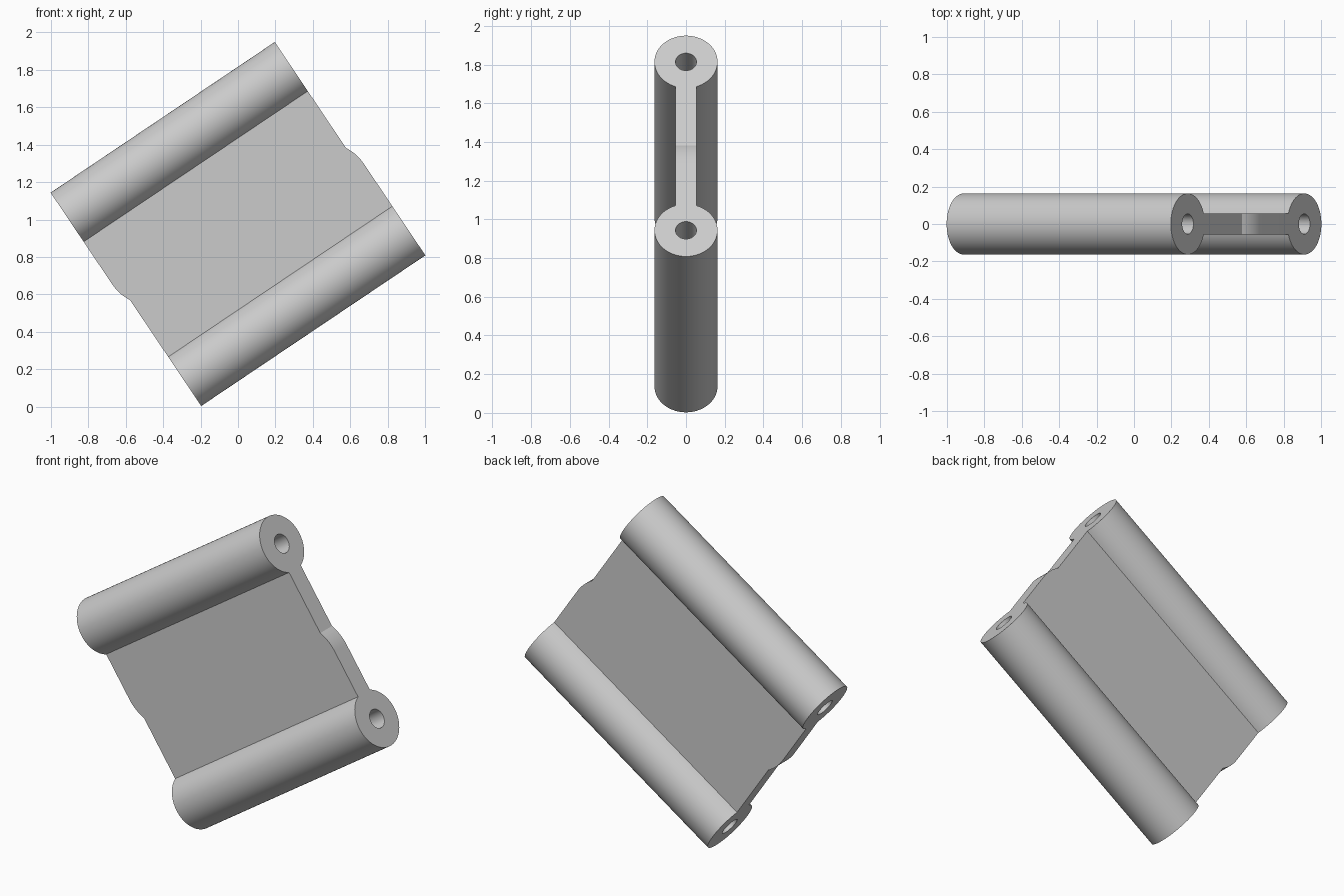
import bpy, bmesh, math
from mathutils import Matrix

cube = bpy.data.objects.get("Cube")
if cube:
    bpy.data.objects.remove(cube, do_unlink=True)

RADIUS, BORE, HALF_WEB = 0.163, 0.054, 0.055
AXIS = 0.535                      # distance of each barrel from the centre
END_TOP, END_LOW = 0.706, 0.738   # right-hand ends of upper and lower barrel
JOG_LOW, JOG_TOP = -0.107, 0.015  # where the web edge steps sideways
TILT = math.radians(33.9)
NECK = math.asin(HALF_WEB / RADIUS)
NECK_X = RADIUS * math.cos(NECK)


def end_edge(v):
    """Right-hand edge: straight, with a rounded step in the middle."""
    if v > JOG_TOP - 1e-5:
        return END_TOP
    if v < JOG_LOW:
        return END_LOW
    h, d = JOG_TOP - JOG_LOW, END_LOW - END_TOP
    r = (h * h + d * d) / (2 * d)
    return END_LOW - r + math.sqrt(r * r - (v - JOG_LOW) ** 2)


bm = bmesh.new()


def quad(points):
    bm.faces.new([bm.verts.new((0, y, z)) for y, z in points])


# Barrel cross-sections: rings with a flat neck where the web joins
COLS, ARC = 4, 64
web_y = [HALF_WEB * (2 * i / COLS - 1) for i in range(COLS + 1)]
ring = [(y, NECK_X) for y in web_y]
for i in range(1, ARC):
    a = NECK + (2 * math.pi - 2 * NECK) * i / ARC
    ring.append((RADIUS * math.sin(a), RADIUS * math.cos(a)))
inner = [(y * BORE / math.hypot(y, x), x * BORE / math.hypot(y, x)) for y, x in ring]
for side in (1, -1):
    def place(p):
        return (p[0], side * (AXIS - p[1]))
    for i in range(len(ring)):
        j = (i + 1) % len(ring)
        quad([place(p) for p in (ring[i], ring[j], inner[j], inner[i])])

# Web cross-section, with rows that follow the step on both edges
steps = [JOG_LOW + (JOG_TOP - JOG_LOW) * i / 8 for i in range(9)]
neck_v = AXIS - NECK_X
rows = sorted(steps + [-s for s in steps] + [neck_v, -neck_v])
for lo, hi in zip(rows, rows[1:]):
    for a, b in zip(web_y, web_y[1:]):
        quad([(a, lo), (b, lo), (b, hi), (a, hi)])
bmesh.ops.remove_doubles(bm, verts=bm.verts, dist=1e-5)

# Extrude the section and shape both ends
left = list(bm.verts)
out = bmesh.ops.extrude_face_region(bm, geom=list(bm.faces), use_keep_orig=True)
right = [g for g in out["geom"] if isinstance(g, bmesh.types.BMVert)]
for v in left:
    v.co.x = -end_edge(-v.co.z)
for v in right:
    v.co.x = end_edge(v.co.z)
bmesh.ops.recalc_face_normals(bm, faces=bm.faces)
bm.transform(Matrix.Translation((0, 0, 0.976)) @ Matrix.Rotation(-TILT, 4, "Y"))

mesh = bpy.data.meshes.new("hinge_link")
bm.to_mesh(mesh)
bm.free()
link = bpy.data.objects.new("hinge_link", mesh)
bpy.context.collection.objects.link(link)

# Plain grey finish
grey = bpy.data.materials.new("plain_grey")
grey.use_nodes = True
colour = (0.6, 0.6, 0.6, 1)
grey.diffuse_color = colour
grey.node_tree.nodes["Principled BSDF"].inputs["Base Color"].default_value = colour
mesh.materials.append(grey)

bpy.ops.object.select_all(action="DESELECT")
link.select_set(True)
bpy.context.view_layer.objects.active = link
bpy.ops.object.shade_smooth_by_angle(angle=math.radians(25))
